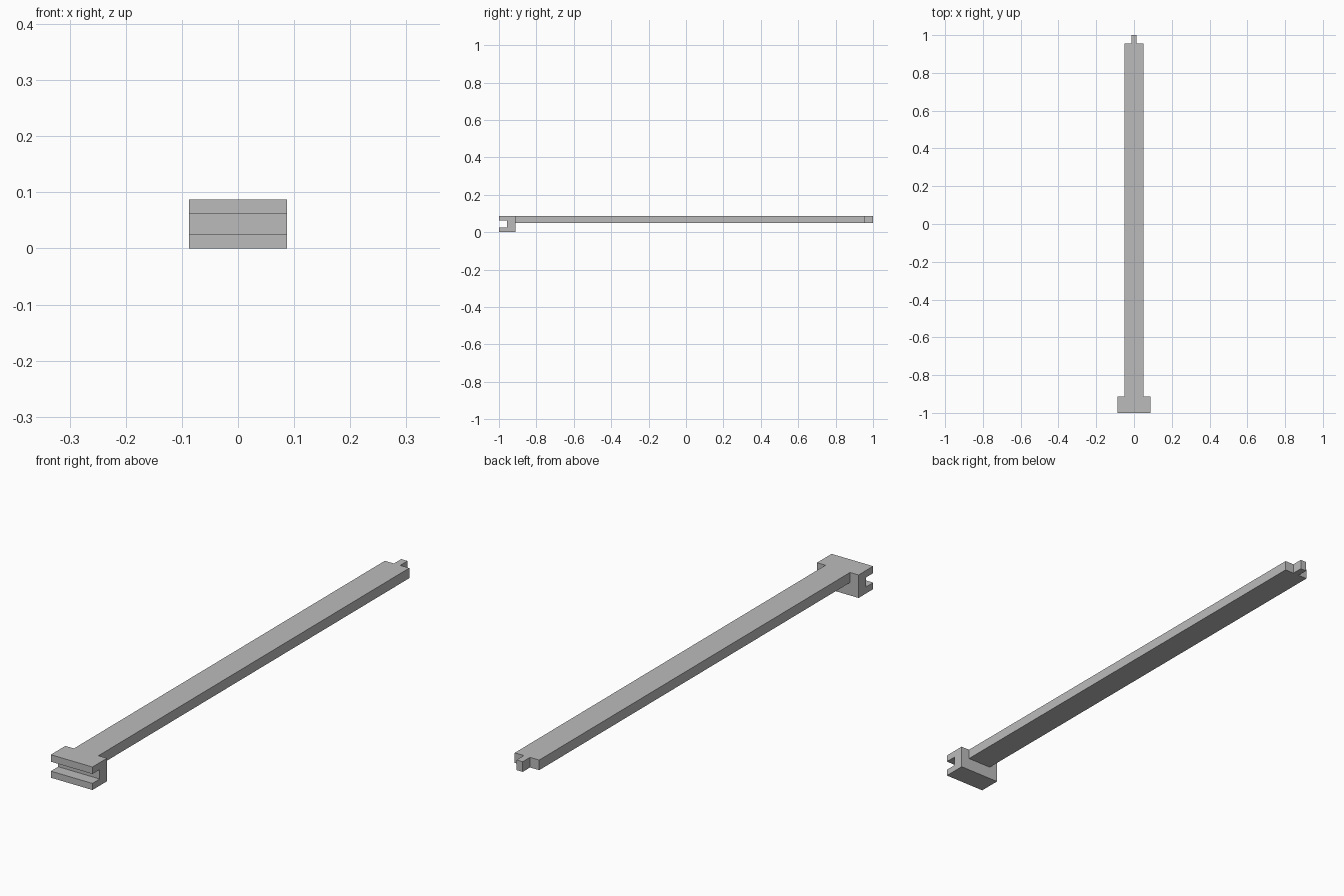
import bpy
import bmesh
from mathutils import Vector

cube = bpy.data.objects.get("Cube")
if cube:
    bpy.data.objects.remove(cube, do_unlink=True)

# Single flat colour
GREY = (0.5, 0.5, 0.5, 1.0)
grey = bpy.data.materials.new("plain grey")
grey.use_nodes = True
grey.diffuse_color = GREY
grey.node_tree.nodes["Principled BSDF"].inputs["Base Color"].default_value = GREY


def prism(name, outline, depth):
    """Extrude a closed outline along the depth vector."""
    bm = bmesh.new()
    base = bm.faces.new([bm.verts.new(p) for p in outline])
    moved = bmesh.ops.extrude_face_region(bm, geom=[base], use_keep_orig=True)["geom"]
    verts = [v for v in moved if isinstance(v, bmesh.types.BMVert)]
    bmesh.ops.translate(bm, verts=verts, vec=Vector(depth))
    bmesh.ops.recalc_face_normals(bm, faces=bm.faces)
    mesh = bpy.data.meshes.new(name)
    bm.to_mesh(mesh)
    bm.free()
    mesh.materials.append(grey)
    obj = bpy.data.objects.new(name, mesh)
    bpy.context.collection.objects.link(obj)
    return obj


TOP = 0.0875
BAR_BOTTOM = 0.049
HEAD_HALF = 0.0875
HEAD_BACK = -0.9125
SHOULDER = 0.956

# Head: a C-shaped side profile with a slot open to the front
head_profile = [(-1, 0), (HEAD_BACK, 0), (HEAD_BACK, TOP), (-1, TOP),
                (-1, 0.061), (-0.956, 0.061), (-0.956, 0.025), (-1, 0.025)]
prism("slotted_head", [(-HEAD_HALF, y, z) for y, z in head_profile],
      (2 * HEAD_HALF, 0, 0))


# Bar and tongue: plain strips flush with the top of the head
def strip(name, half, y0, y1):
    plan = [(-half, y0), (half, y0), (half, y1), (-half, y1)]
    prism(name, [(x, y, BAR_BOTTOM) for x, y in plan], (0, 0, TOP - BAR_BOTTOM))


strip("long_bar", 0.0515, HEAD_BACK, SHOULDER)
strip("end_tongue", 0.013, SHOULDER, 1)
